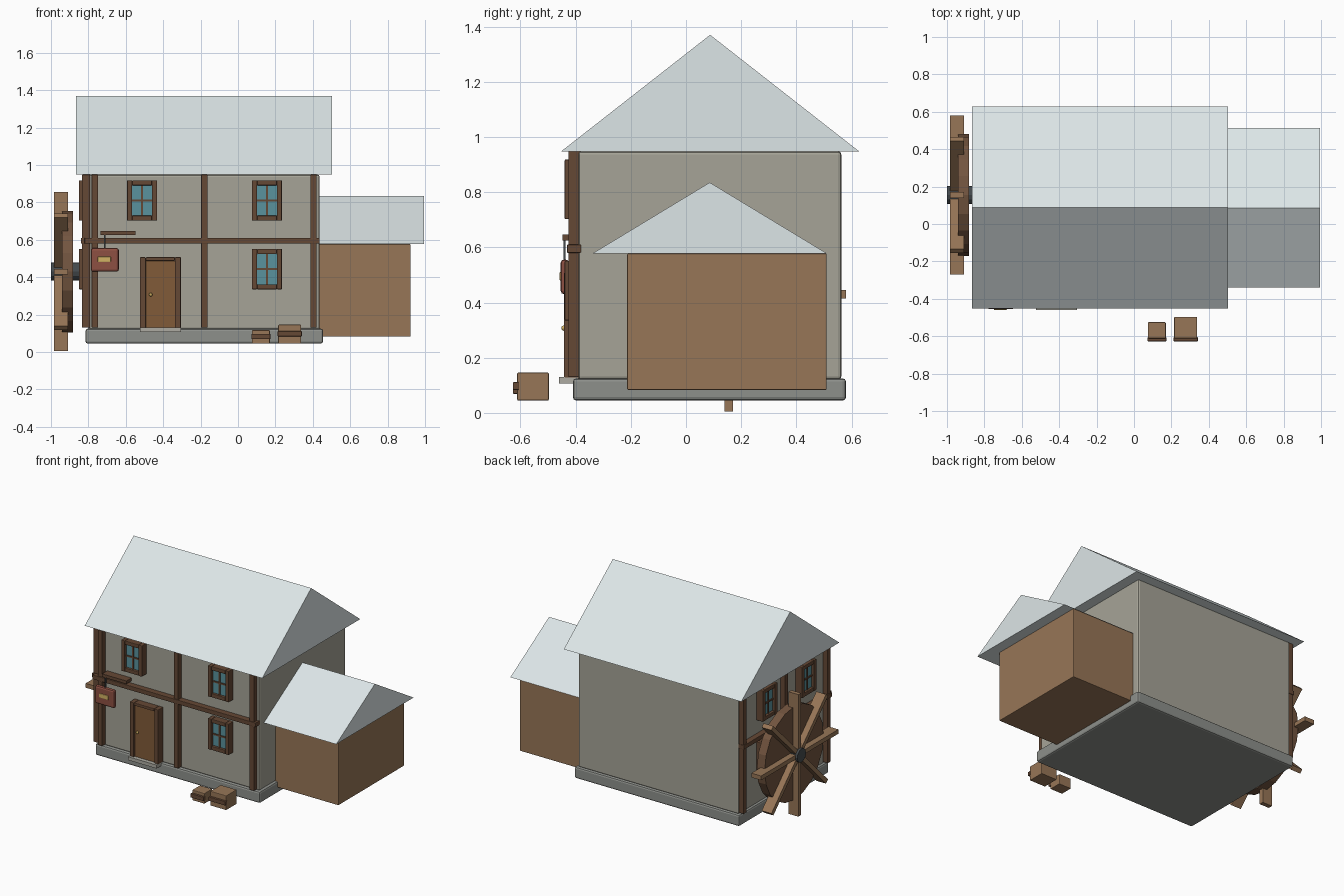
import bpy, bmesh
from math import pi
from mathutils import Matrix, Vector

if "Cube" in bpy.data.objects:
    bpy.data.objects.remove(bpy.data.objects["Cube"])


def material(name, r, g, b):
    m = bpy.data.materials.new(name)
    m.diffuse_color = (r, g, b, 1)
    m.use_nodes = True
    m.node_tree.nodes["Principled BSDF"].inputs["Base Color"].default_value = m.diffuse_color
    return m


PLASTER = material("plaster", 0.38, 0.37, 0.31)
STONE = material("stone", 0.27, 0.28, 0.26)
STEP = material("pale_stone", 0.42, 0.41, 0.36)
SNOW = material("pale_roof", 0.72, 0.79, 0.80)
TIMBER = material("timber", 0.13, 0.065, 0.035)
PLANK = material("plank", 0.31, 0.18, 0.095)
WHEEL = material("wheel_wood", 0.17, 0.09, 0.05)
DOOR = material("door_wood", 0.22, 0.105, 0.04)
GLASS = material("glass", 0.10, 0.29, 0.34)
IRON = material("iron", 0.06, 0.07, 0.075)
RED = material("sign_red", 0.27, 0.08, 0.055)
BRASS = material("brass", 0.65, 0.45, 0.13)


def finish(name, bm, mat, bevel=0):
    bmesh.ops.recalc_face_normals(bm, faces=bm.faces)
    me = bpy.data.meshes.new(name)
    bm.to_mesh(me)
    bm.free()
    me.materials.append(mat)
    ob = bpy.data.objects.new(name, me)
    bpy.context.collection.objects.link(ob)
    if bevel:
        mod = ob.modifiers.new("bevel", 'BEVEL')
        mod.width, mod.segments = bevel, 2
    return ob


def box(name, x, y, z, mat, bevel=0):
    """Box from (min, max) pairs."""
    bm = bmesh.new()
    bmesh.ops.create_cube(bm, size=1)
    for v in bm.verts:
        v.co = Vector([(p[0] + p[1]) / 2 + c * (p[1] - p[0]) for p, c in zip((x, y, z), v.co)])
    return finish(name, bm, mat, bevel)


def gable(name, x, y, z):
    """Solid triangular roof with its ridge along x."""
    bm = bmesh.new()
    prof = [(y[0], z[0]), (y[1], z[0]), ((y[0] + y[1]) / 2, z[1])]
    face = bm.faces.new([bm.verts.new((x[0], *p)) for p in prof])
    ext = bmesh.ops.extrude_face_region(bm, geom=[face])["geom"]
    bmesh.ops.translate(bm, vec=(x[1] - x[0], 0, 0), verts=[g for g in ext if isinstance(g, bmesh.types.BMVert)])
    return finish(name, bm, SNOW)


def drum(name, x, y, z, r, mat, sides):
    """Cylinder along x."""
    bm = bmesh.new()
    bmesh.ops.create_cone(bm, cap_ends=True, segments=sides, radius1=r, radius2=r, depth=x[1] - x[0])
    bmesh.ops.transform(bm, verts=bm.verts, matrix=Matrix.Translation(((x[0] + x[1]) / 2, y, z)) @ Matrix.Rotation(pi / 2, 4, 'Y'))
    ob = finish(name, bm, mat)
    return ob


def wall_box(name, side, u, d, z, mat, bevel=0):
    """Box on the front or left wall: u runs along the wall, d is depth outward."""
    if side == "front":
        return box(name, u, (-0.39 - d[1], -0.39 - d[0]), z, mat, bevel)
    return box(name, (-0.80 - d[1], -0.80 - d[0]), u, z, mat, bevel)


def window(side, u, z):
    n, w, h, t = side + "_window", 0.08, 0.108, 0.027
    for s in (-1, 1):
        a, b = sorted((u + s * w, u + s * (w - t)))
        wall_box(n + "_jamb", side, (a, b), (-0.01, 0.05), (z - h, z + h), TIMBER, 0.004)
        a, b = sorted((z + s * h, z + s * (h - t)))
        wall_box(n + "_rail", side, (u - w + t, u + w - t), (-0.01, 0.048), (a, b), TIMBER, 0.004)
    wall_box(n + "_glass", side, (u - w + t, u + w - t), (-0.01, 0.03), (z - h + t, z + h - t), GLASS)
    wall_box(n + "_mullion", side, (u - 0.005, u + 0.005), (0.02, 0.037), (z - h + t, z + h - t), TIMBER)
    wall_box(n + "_glazing_bar", side, (u - w + t, u + w - t), (0.02, 0.037), (z - 0.005, z + 0.005), TIMBER)


# Main house and side shed
box("foundation", (-0.815, 0.455), (-0.41, 0.58), (0.045, 0.125), STONE, 0.012)
box("house_walls", (-0.80, 0.437), (-0.39, 0.563), (0.12, 0.948), PLASTER, 0.012)
gable("main_roof", (-0.865, 0.503), (-0.452, 0.627), (0.948, 1.37))
box("shed_walls", (0.40, 0.923), (-0.213, 0.51), (0.083, 0.577), PLANK, 0.004)
gable("shed_roof", (0.40, 0.995), (-0.34, 0.512), (0.577, 0.835))

# Timber framing on the front and left walls
for x in (-0.765, -0.18, 0.404):
    wall_box("front_post", "front", (x - 0.017, x + 0.017), (-0.01, 0.036), (0.13, 0.948), TIMBER, 0.003)
wall_box("front_beam", "front", (-0.82, 0.437), (-0.01, 0.041), (0.58, 0.61), TIMBER, 0.003)
for y in (-0.385, 0.085, 0.54):
    wall_box("left_post", "left", (y - 0.017, y + 0.017), (-0.01, 0.034), (0.13, 0.948), TIMBER, 0.003)
wall_box("left_beam", "left", (-0.41, 0.56), (-0.01, 0.039), (0.58, 0.61), TIMBER, 0.003)

# Windows
for x, z in ((-0.513, 0.81), (0.155, 0.81), (0.155, 0.443)):
    window("front", x, z)
for y in (-0.145, 0.285):
    for z in (0.81, 0.443):
        window("left", y, z)

# Door with frame, step and knob
for a in (-0.525, -0.337):
    box("door_jamb", (a, a + 0.032), (-0.443, -0.38), (0.125, 0.507), TIMBER, 0.004)
box("door_lintel", (-0.493, -0.337), (-0.441, -0.38), (0.487, 0.507), TIMBER, 0.004)
box("door", (-0.493, -0.337), (-0.432, -0.38), (0.128, 0.487), DOOR)
box("doorstep", (-0.525, -0.305), (-0.46, -0.39), (0.106, 0.13), STEP)
bm = bmesh.new()
bmesh.ops.create_uvsphere(bm, u_segments=10, v_segments=6, radius=0.01, matrix=Matrix.Translation((-0.467, -0.442, 0.307)))
finish("door_knob", bm, BRASS)

# Hanging sign
box("sign_bracket", (-0.735, -0.547), (-0.447, -0.39), (0.625, 0.646), TIMBER)
box("sign_hanger", (-0.717, -0.709), (-0.444, -0.436), (0.55, 0.63), IRON)
box("sign_board", (-0.787, -0.637), (-0.454, -0.425), (0.43, 0.556), RED, 0.012)
box("sign_plaque", (-0.75, -0.68), (-0.459, -0.45), (0.48, 0.51), BRASS, 0.004)

# Water wheel
wy, wz = 0.155, 0.43
drum("wheel_disc", (-0.942, -0.882), wy, wz, 0.325, WHEEL, 20)
drum("wheel_axle", (-1.0, -0.80), wy, wz, 0.048, IRON, 12)
for i in range(8):
    ob = box("wheel_paddle", (-0.985, -0.91), (-0.015, 0.015), (0.0, 0.425), PLANK)
    ob.data.transform(Matrix.Translation((0, wy, wz)) @ Matrix.Rotation(i * pi / 4, 4, 'X'))

# Crates with a front slat
for x, y, z in (((0.075, 0.17), (-0.612, -0.525), 0.117), ((0.215, 0.338), (-0.612, -0.497), 0.146)):
    mid = (0.045 + z) / 2 + 0.002
    box("crate", x, y, (0.045, z), PLANK, 0.004)
    box("crate_slat", (x[0] - 0.003, x[1] + 0.003), (-0.627, -0.605), (mid - 0.014, mid + 0.014), TIMBER, 0.003)
